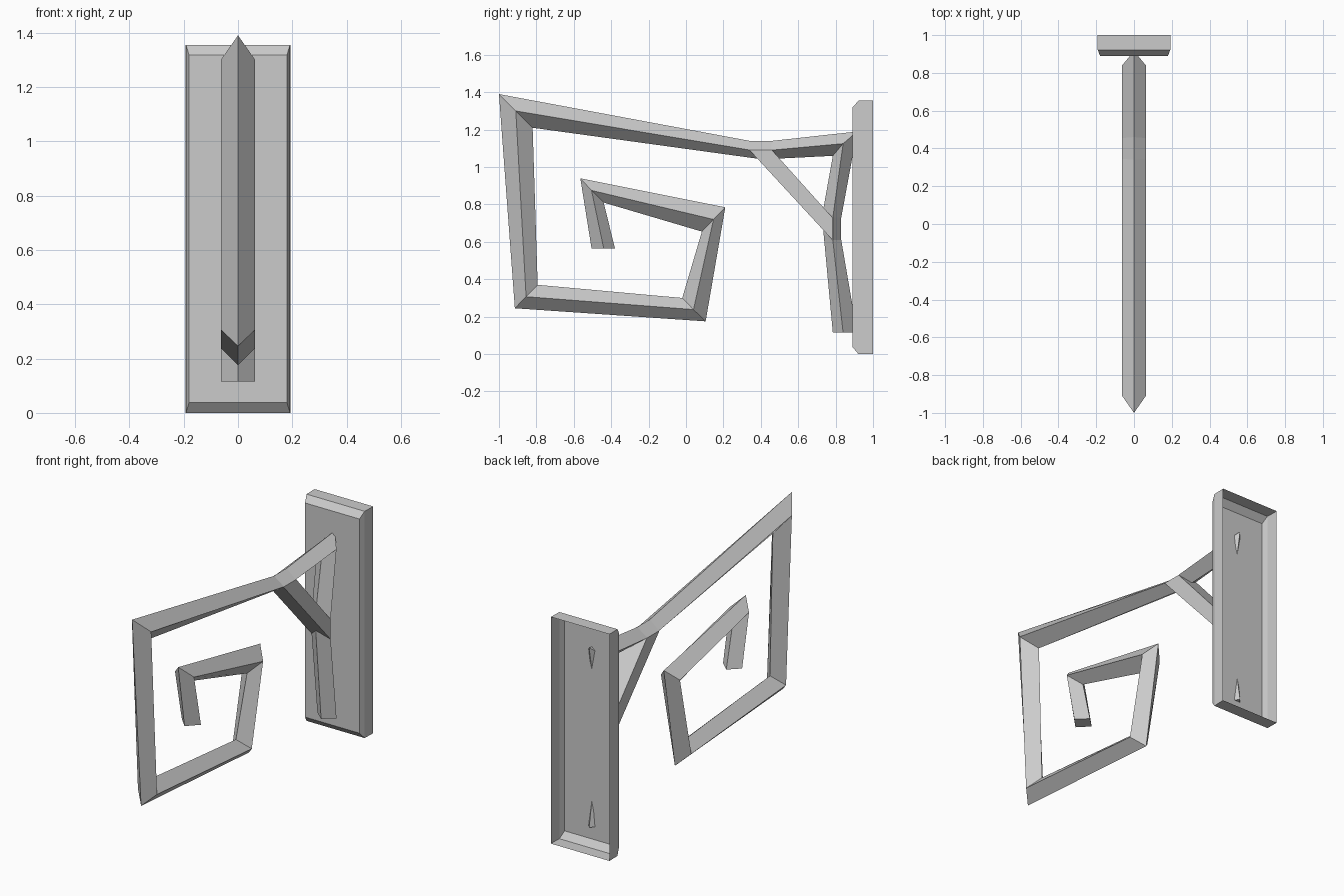
import bpy
import bmesh

default = bpy.data.objects.get("Cube")
if default:
    bpy.data.objects.remove(default, do_unlink=True)

# One plain grey for the whole bracket
grey = bpy.data.materials.new("light grey")
grey.use_nodes = True
colour = (0.6, 0.6, 0.6, 1)
grey.diffuse_color = colour
grey.node_tree.nodes["Principled BSDF"].inputs["Base Color"].default_value = colour

HALF = 0.063  # half thickness of the bars


def loft(name, rings, open_start=False):
    """Skin a row of equal-sized rings, capping the ends."""
    bm = bmesh.new()
    rows = [[bm.verts.new(p) for p in ring] for ring in rings]
    n = len(rows[0])
    for a, b in zip(rows, rows[1:]):
        for i in range(n):
            j = (i + 1) % n
            bm.faces.new((a[i], a[j], b[j], b[i]))
    start = bm.faces.new(rows[0])
    bm.faces.new(rows[-1])
    bmesh.ops.recalc_face_normals(bm, faces=bm.faces)
    if open_start:
        bmesh.ops.delete(bm, geom=[start], context='FACES_ONLY')
    mesh = bpy.data.meshes.new(name)
    bm.to_mesh(mesh)
    bm.free()
    mesh.materials.append(grey)
    obj = bpy.data.objects.new(name, mesh)
    bpy.context.collection.objects.link(obj)
    return obj


def diamond(outer, mid, inner):
    """Diamond section standing across the side plane."""
    return [(0, *outer), (HALF, *mid), (0, *inner), (-HALF, *mid)]


def rectangle(hx, y, z0, z1):
    return [(-hx, y, z0), (hx, y, z0), (hx, y, z1), (-hx, y, z1)]


# Scroll bar and wall bar: outer, middle and inner (y, z) at each corner
stations = [
    ((-0.505, 0.565), (-0.44, 0.565), (-0.38, 0.565)),
    ((-0.565, 0.94), (-0.505, 0.875), (-0.44, 0.81)),
    ((0.21, 0.785), (0.147, 0.72), (0.085, 0.655)),
    ((0.105, 0.175), (0.04, 0.238), (-0.02, 0.30)),
    ((-0.915, 0.245), (-0.855, 0.307), (-0.793, 0.37)),
    ((-1.0, 1.39), (-0.91, 1.30), (-0.82, 1.21)),
    ((0.34, 1.14), (0.345, 1.09), (0.38, 1.045)),
    ((0.46, 1.14), (0.455, 1.09), (0.49, 1.045)),
    ((0.915, 1.19), (0.84, 1.125), (0.785, 1.06)),
    ((0.83, 0.73), (0.785, 0.73), (0.735, 0.78)),
    ((0.83, 0.61), (0.785, 0.61), (0.735, 0.65)),
    ((0.915, 0.115), (0.84, 0.115), (0.785, 0.115)),
]
loft("scroll_bar", [diamond(*s) for s in stations])

# Diagonal strut between the arm and the wall bar
strut = [((0.34, 1.09), (0.46, 1.09)), ((0.783, 0.61), (0.783, 0.73))]
loft("diagonal_strut", [
    [(-HALF, *low), (HALF, *low), (HALF, *high), (-HALF, *high)]
    for low, high in strut])

# Wall plate: thin shell with a chamfered front, open at the back
loft("wall_plate", [
    rectangle(0.194, 1.0, 0, 1.355),
    rectangle(0.192, 0.922, 0, 1.355),
    rectangle(0.18, 0.89, 0.038, 1.318),
], open_start=True)
